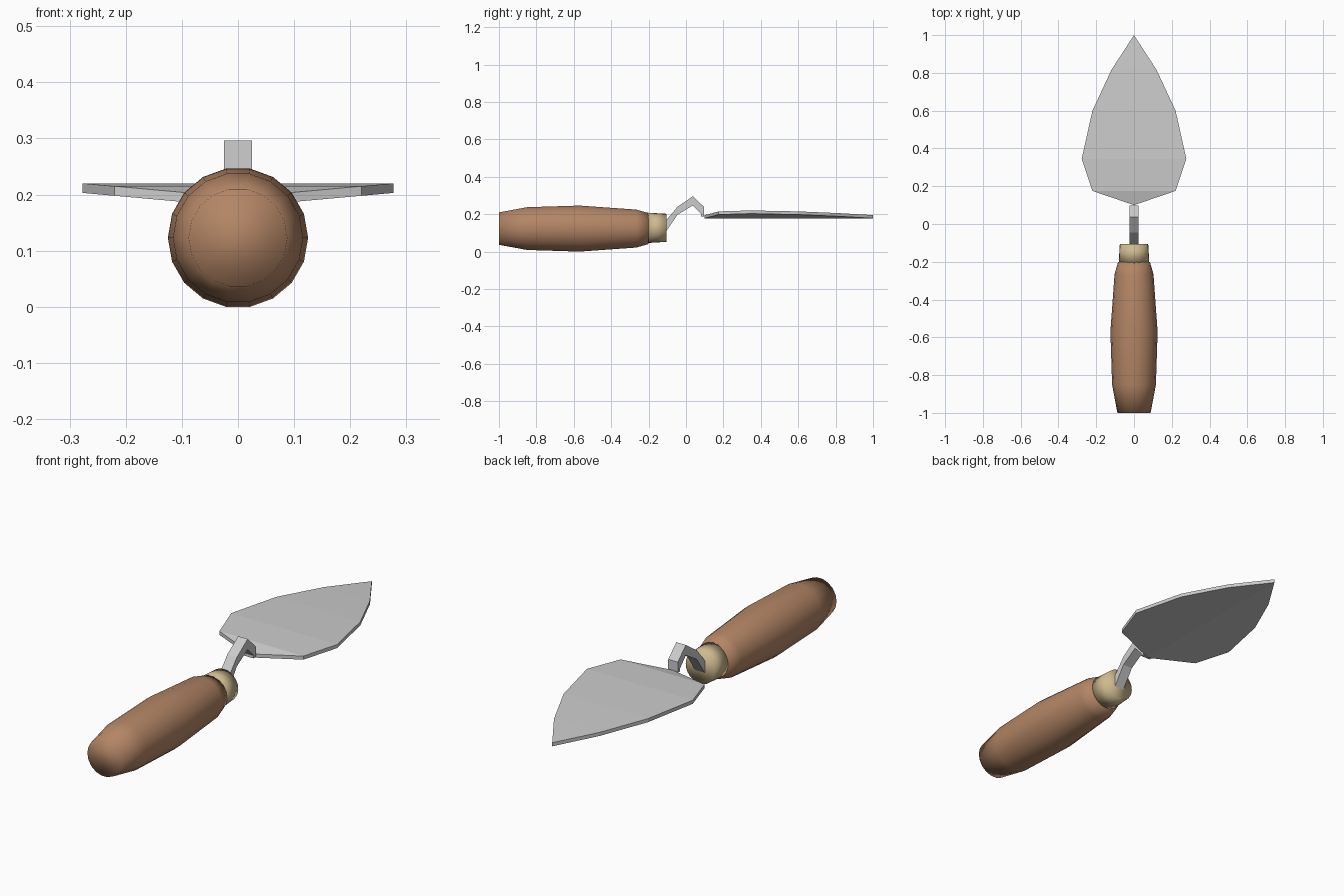
import bpy, bmesh
from math import cos, sin, tau

if "Cube" in bpy.data.objects:
    bpy.data.objects.remove(bpy.data.objects["Cube"])


def make(name, verts, faces, color=None, smooth=False):
    me = bpy.data.meshes.new(name)
    me.from_pydata(verts, [], faces)
    bm = bmesh.new()
    bm.from_mesh(me)
    bmesh.ops.recalc_face_normals(bm, faces=bm.faces)
    bm.to_mesh(me)
    bm.free()
    ob = bpy.data.objects.new(name, me)
    bpy.context.collection.objects.link(ob)
    if color:
        mat = bpy.data.materials.new(name + "_material")
        mat.diffuse_color = (*color, 1)
        mat.use_nodes = True
        mat.node_tree.nodes["Principled BSDF"].inputs["Base Color"].default_value = mat.diffuse_color
        me.materials.append(mat)
    for p in me.polygons:
        p.use_smooth = smooth
    return ob


def turned(name, profile, n, zc, color):
    """Closed solid turned about the y direction; profile is (y, radius)."""
    verts = [(r * cos(tau * i / n), y, zc + r * sin(tau * i / n))
             for y, r in profile for i in range(n)]
    faces = [(k * n + i, k * n + (i + 1) % n, (k + 1) * n + (i + 1) % n, (k + 1) * n + i)
             for k in range(len(profile) - 1) for i in range(n)]
    last = (len(profile) - 1) * n
    faces += [tuple(range(n)), tuple(range(last, last + n))]
    return make(name, verts, faces, color, True)


# Wooden grip and metal collar
turned("handle", [(-1, .088), (-.85, .116), (-.57, .125), (-.265, .103), (-.2, .084)],
       18, .123, (.45, .235, .13))
turned("ferrule", [(-.206, .081), (-.105, .075)], 24, .127, (.62, .49, .27))

# Bent shank: upper and lower side profile, given thickness in x
upper = [(-.112, .16), (-.045, .24), (.037, .296), (.097, .238), (.097, .188)]
lower = [(-.112, .10), (-.045, .197), (.037, .247), (.08, .202), (.08, .188)]
n = len(upper)
verts = [(x, y, z) for u, l in zip(upper, lower)
         for (y, z) in (u, l) for x in (-.025, .025)]
faces = [(0, 1, 3, 2), tuple(4 * (n - 1) + j for j in (0, 1, 3, 2))]
for k in range(n - 1):
    a, b = 4 * k, 4 * k + 4
    faces += [(a + i, a + j, b + j, b + i) for i, j in ((0, 1), (1, 3), (3, 2), (2, 0))]
make("shank", verts, faces)

# Leaf-shaped blade: rim rises toward the sides, keel runs underneath
half = [(.22, .175), (.277, .345), (.22, .6), (.12, .815)]
rim = [(0, .1)] + half + [(0, 1)] + [(-x, y) for x, y in reversed(half)]
m = len(rim)
verts = [(x, y, .178 + .09 * abs(x) + t) for t in (0, .017) for x, y in rim]
faces = [(i, (i + 1) % m, m + (i + 1) % m, m + i) for i in range(m)]
faces += [tuple(range(6)), (5, 6, 7, 8, 9, 0)]
faces += [(m, m + 1, m + 9), (m + 4, m + 5, m + 6)]
faces += [(m + i, m + i + 1, m + 9 - i, m + 10 - i) for i in (1, 2, 3)]
make("blade", verts, faces)
